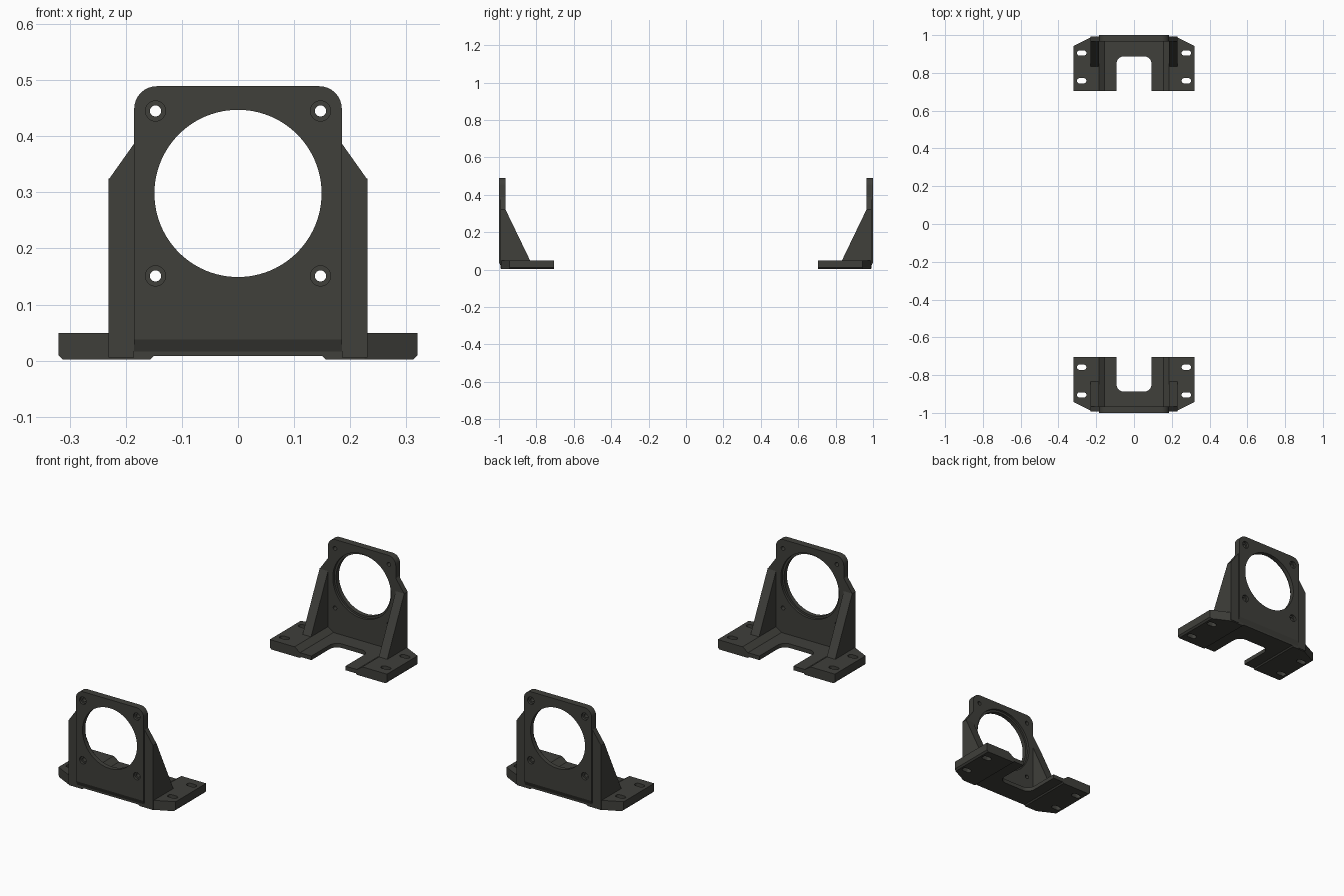
import bpy, bmesh
from math import sin, cos, pi, radians

if "Cube" in bpy.data.objects:
    bpy.data.objects.remove(bpy.data.objects["Cube"])

mat = bpy.data.materials.new("dark_plastic")
mat.diffuse_color = (0.05, 0.05, 0.043, 1)
mat.use_nodes = True
mat.node_tree.nodes["Principled BSDF"].inputs["Base Color"].default_value = mat.diffuse_color


def prism(name, pts, axis, lo, hi):
    """Extrude a 2D profile along an axis: y uses (x,z), z uses (x,y), x uses (y,z)."""
    place = {'x': lambda p, t: (t, p[0], p[1]),
             'y': lambda p, t: (p[0], t, p[1]),
             'z': lambda p, t: (p[0], p[1], t)}[axis]
    bm = bmesh.new()
    a = [bm.verts.new(place(p, lo)) for p in pts]
    b = [bm.verts.new(place(p, hi)) for p in pts]
    bm.faces.new(a)
    bm.faces.new(b[::-1])
    n = len(pts)
    for i in range(n):
        j = (i + 1) % n
        bm.faces.new((a[j], a[i], b[i], b[j]))
    bmesh.ops.recalc_face_normals(bm, faces=bm.faces)
    me = bpy.data.meshes.new(name)
    bm.to_mesh(me)
    bm.free()
    ob = bpy.data.objects.new(name, me)
    bpy.context.collection.objects.link(ob)
    return ob


def arc(cx, cy, r, a0, a1, n=8):
    return [(cx + r * cos(radians(a0 + (a1 - a0) * i / n)),
             cy + r * sin(radians(a0 + (a1 - a0) * i / n))) for i in range(n + 1)]


def circle(cx, cy, r, n=32):
    return arc(cx, cy, r, 0, 360, n)[:-1]


def symmetric(half):
    """Close a half profile across x = 0."""
    return half + [(-x, y) for x, y in reversed(half) if x > 0]


def boolean(ob, cutter, op='DIFFERENCE'):
    m = ob.modifiers.new("cut", 'BOOLEAN')
    m.operation, m.solver, m.object = op, 'EXACT', cutter
    bpy.context.view_layer.objects.active = ob
    bpy.ops.object.modifier_apply(modifier=m.name)
    bpy.data.objects.remove(cutter)


def finish(ob, both_sides=False):
    ob.data.materials.clear()
    ob.data.materials.append(mat)
    for p in ob.data.polygons:
        p.material_index = 0
    bpy.ops.object.select_all(action='DESELECT')
    ob.select_set(True)
    bpy.context.view_layer.objects.active = ob
    bpy.ops.object.shade_smooth_by_angle(angle=radians(25))
    m = ob.modifiers.new("mirror", 'MIRROR')
    m.use_axis = (both_sides, True, False)
    m.use_clip = m.use_mirror_merge = False


# Upright plate with rounded top corners and a chamfered bottom front edge
plate = prism("face_plate", symmetric([(0.185, 0.008)] + arc(0.145, 0.449, 0.04, 0, 90)),
              'y', -1.0, -0.966)
boolean(plate, prism("c", [(-1.01, 0.0), (-1.01, 0.038), (-1.0, 0.038), (-0.986, 0.008), (-0.986, 0.0)],
                     'x', -0.3, 0.3))
# Bore with a recess behind, and counterbored screw holes
boolean(plate, prism("c", circle(0, 0.298, 0.149, 96), 'y', -1.1, -0.9))
boolean(plate, prism("c", circle(0, 0.298, 0.159, 96), 'y', -0.978, -0.9))
for sx in (-0.147, 0.147):
    for z in (0.151, 0.445):
        boolean(plate, prism("c", circle(sx, z, 0.010), 'y', -1.1, -0.9))
        boolean(plate, prism("c", circle(sx, z, 0.018), 'y', -1.1, -0.988))
finish(plate)

# Base: thick outer pads stepping down to a thin middle floor
base = prism("base_foot", symmetric([(0.15, 0.008), (0.156, 0.002), (0.312, 0.002), (0.32, 0.010),
                                     (0.32, 0.049), (0.185, 0.049), (0.155, 0.028)]),
             'y', -0.99, -0.705)
# Plan outline: clipped front corners and a U notch open to the rear
boolean(base, prism("c", symmetric([(0.225, -0.99), (0.32, -0.943), (0.32, -0.705), (0.093, -0.705)]
                                   + arc(0.053, -0.848, 0.04, 0, -90)), 'z', -0.1, 0.2), 'INTERSECT')
# Mounting slots
for sx in (-0.277, 0.277):
    for y in (-0.905, -0.758):
        slot = arc(sx + 0.011, y, 0.014, -90, 90, 12) + arc(sx - 0.011, y, 0.014, 90, 270, 12)
        boolean(base, prism("c", slot, 'z', -0.1, 0.2))
finish(base)

# Side wings of the plate and the sloping gusset ribs behind them
wing = prism("side_wing", [(0.185, 0.006), (0.231, 0.006), (0.231, 0.322), (0.185, 0.387)],
             'y', -0.993, -0.966)
finish(wing, True)
rib = prism("gusset_rib", [(-0.967, 0.04), (-0.967, 0.325), (-0.834, 0.049), (-0.834, 0.04)],
            'x', 0.185, 0.231)
finish(rib, True)
